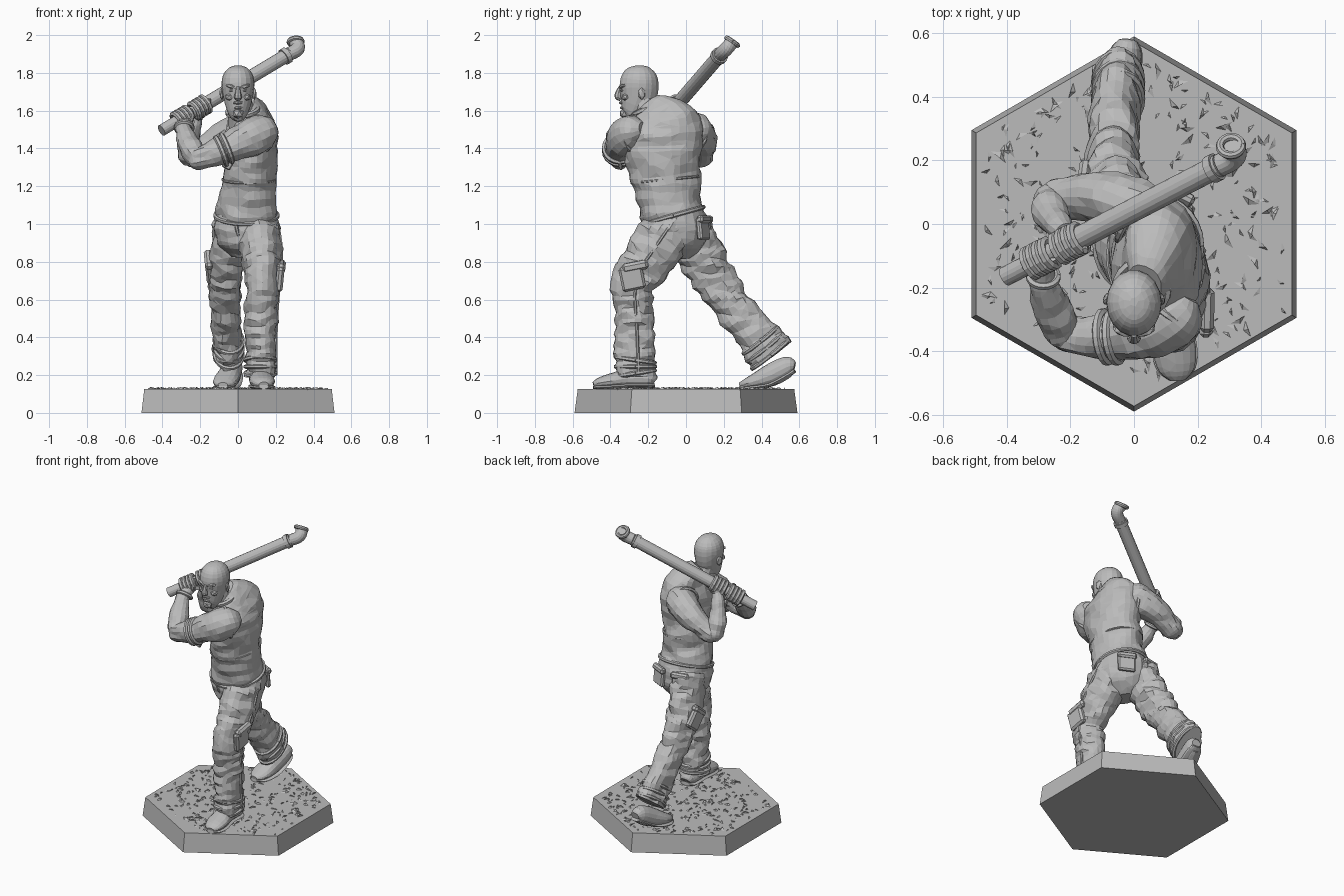
import bpy, bmesh, math, random
from mathutils import Vector, Matrix, noise

random.seed(4)
cube = bpy.data.objects.get("Cube")
if cube:
    bpy.data.objects.remove(cube, do_unlink=True)

GREY = (0.5, 0.5, 0.5, 1)
mat = bpy.data.materials.new("plain grey")
mat.use_nodes = True
mat.diffuse_color = GREY
mat.node_tree.nodes["Principled BSDF"].inputs["Base Color"].default_value = GREY
X, Y, Z = Vector((1, 0, 0)), Vector((0, 1, 0)), Vector((0, 0, 1))


def finish(name, bm, thin=1.0):
    """Turn a bmesh into a flat-shaded object, optionally decimated into irregular facets."""
    bmesh.ops.recalc_face_normals(bm, faces=bm.faces)
    me = bpy.data.meshes.new(name)
    bm.to_mesh(me)
    bm.free()
    me.materials.append(mat)
    ob = bpy.data.objects.new(name, me)
    bpy.context.collection.objects.link(ob)
    if thin < 1:
        ob.modifiers.new("facets", "DECIMATE").ratio = thin
    return ob


def spline(pts, steps):
    """Catmull-Rom samples through rows of any width."""
    out = []
    for i in range(len(pts) - 1):
        a, b, c, d = (pts[min(max(i + k, 0), len(pts) - 1)] for k in (-1, 0, 1, 2))
        for s in range(steps):
            t = s / steps
            out.append([q + 0.5 * t * (r - p + t * (2 * p - 5 * q + 4 * r - e + t * (3 * (q - r) + e - p)))
                        for p, q, r, e in zip(a, b, c, d)])
    return out + [list(pts[-1])]


def loft(name, pts, ref=X, sides=20, steps=5, fold=0.0, thin=1.0, freq=(10, 10, 24)):
    """Skin elliptical sections (x, y, z, radius along ref, other radius) along a path."""
    rows = spline([p if len(p) == 5 else (*p, p[3]) for p in pts], steps)
    bm, rings = bmesh.new(), []
    for i, (x, y, z, a, b) in enumerate(rows):
        lo, hi = rows[max(i - 1, 0)], rows[min(i + 1, len(rows) - 1)]
        t = (Vector(hi[:3]) - Vector(lo[:3])).normalized()
        u = (ref - t * ref.dot(t)).normalized()
        v = t.cross(u)
        ring = []
        for k in range(sides):
            w = math.tau * k / sides
            d = u * math.cos(w) * max(a, .002) + v * math.sin(w) * max(b, .002)
            p = Vector((x, y, z)) + d
            if fold:
                n = noise.noise(Vector(c * f for c, f in zip(p, freq)))
                p += d.normalized() * fold * n
            ring.append(bm.verts.new(p))
        rings.append(ring)
    for r, s in zip(rings, rings[1:]):
        for k in range(sides):
            j = (k + 1) % sides
            bm.faces.new((r[k], r[j], s[j], s[k]))
    bm.faces.new(rings[0])
    bm.faces.new(rings[-1])
    return finish(name, bm, thin)


def ball(name, loc, size, rot=(0, 0, 0), detail=2):
    bm = bmesh.new()
    bmesh.ops.create_icosphere(bm, subdivisions=detail, radius=1)
    ob = finish(name, bm)
    ob.location, ob.scale, ob.rotation_euler = loc, size, rot
    return ob


def block(name, loc, size, rot=(0, 0, 0)):
    bm = bmesh.new()
    bmesh.ops.create_cube(bm, size=1)
    bmesh.ops.scale(bm, vec=size, verts=bm.verts)
    bmesh.ops.bevel(bm, geom=bm.edges[:], offset=min(size) * .3, segments=1, affect="EDGES")
    ob = finish(name, bm)
    ob.location, ob.rotation_euler = loc, rot
    return ob


def hoop(name, centre, axis, ra, rb, r, ref=X, span=1.0, start=0.0, sides=6, n=20):
    """Round cord bent around an axis, full circle or part of one."""
    t = Vector(axis).normalized()
    u = (ref - t * ref.dot(t)).normalized()
    v = t.cross(u)
    pts = []
    for i in range(n + 1):
        w = math.tau * (start + span * i / n)
        pts.append((*(Vector(centre) + u * ra * math.cos(w) + v * rb * math.sin(w)), r))
    return loft(name, pts, ref=t, sides=sides, steps=1)


# Hexagonal base with scattered rubble
loft("base", [(0, 0, 0, .59), (0, 0, .126, .573)], ref=Y, sides=6, steps=1)
bm = bmesh.new()
count = 0
while count < 330:
    x, y = random.uniform(-.47, .47), random.uniform(-.54, .54)
    if abs(x) * .5 + abs(y) * .866 > .47:
        continue
    count += 1
    w, size = random.uniform(0, math.tau), random.uniform(.015, .04)
    a, b = Vector((math.cos(w), math.sin(w), 0)), Vector((-math.sin(w), math.cos(w), 0))
    c = Vector((x, y, .122))
    tri = [bm.verts.new(c + a * size), bm.verts.new(c - a * size), bm.verts.new(c + b * size * .6)]
    top = bm.verts.new(c + a * size * random.uniform(-.6, .6) + Z * random.uniform(.008, .016))
    for i in range(3):
        bm.faces.new((tri[i], tri[(i + 1) % 3], top))
finish("rubble", bm)

# Trousers
loft("trouser_seat", [(.03, -.05, .82, .06, .07), (.035, -.05, .88, .14, .14), (.04, -.05, .97, .17, .165),
                      (.045, -.06, 1.06, .16, .155)], fold=.012, thin=.6)
loft("left_trouser_leg", [(.09, -.05, 1.03, .11, .13), (.115, -.13, .91, .115, .14), (.128, -.225, .78, .1, .128),
                          (.128, -.285, .66, .09, .113), (.122, -.275, .5, .084, .102),
                          (.12, -.27, .34, .079, .108), (.12, -.265, .19, .084, .108)],
     fold=.022, thin=.6, steps=8)
loft("right_trouser_leg", [(-.03, .0, 1.01, .1, .12), (-.05, .06, .87, .1, .125), (-.065, .14, .72, .09, .115),
                           (-.065, .24, .58, .082, .105), (-.06, .35, .44, .077, .108),
                           (-.05, .455, .3, .077, .13)], fold=.022, thin=.6, steps=8)
for i in range(3):
    hoop("left_hem_fold", (.12, -.268, .21 + .035 * i), (0, .15 * (i - 1), 1), .08, .104, .012)
    hoop("right_hem_fold", (-.05, .445 - .027 * i, .312 + .036 * i), (.1, -.62, .78), .075, .122 - .006 * i, .012)

# Pockets, flaps and side seams
block("left_cargo_pocket", (.222, -.285, .715), (.04, .125, .13), (.2, .1, 0))
block("left_cargo_flap", (.229, -.27, .775), (.045, .14, .05), (.2, .1, 0))
block("right_cargo_pocket", (-.152, .12, .765), (.04, .125, .13), (.65, -.1, 0))
block("right_cargo_flap", (-.155, .085, .81), (.045, .14, .045), (.65, -.1, 0))
for x, y, turn in ((.135, .09, -.45), (-.035, .11, .2)):
    block("back_pocket", (x, y, .975), (.11, .03, .12), (.1, 0, turn))
    block("back_pocket_flap", (x, y + .006, 1.025), (.12, .035, .04), (.1, 0, turn))
loft("left_side_seam", [(.212, -.08, 1.0, .008), (.23, -.16, .88, .008), (.23, -.24, .76, .008),
                        (.216, -.27, .64, .008), (.204, -.26, .45, .008), (.202, -.25, .22, .008)],
     ref=Y, sides=6)
loft("fly_seam", [(-.02, -.215, 1.03, .01), (.0, -.2, .95, .01), (.02, -.14, .86, .01)], sides=6)


# Boots
def boot(side, pts, drop):
    loft(side + "_boot", pts, sides=16, steps=3, thin=.7)
    loft(side + "_boot_sole", [(x, y, z - b * drop, a * 1.06, .013) for x, y, z, a, b in pts], sides=12, steps=3)


boot("left", [(.12, -.165, .165, .035, .025), (.12, -.2, .182, .06, .05), (.12, -.31, .182, .06, .05),
              (.128, -.4, .168, .068, .04), (.134, -.46, .158, .055, .028), (.136, -.49, .15, .025, .014)], .75)
boot("right", [(-.02, .575, .245, .03, .025), (-.025, .54, .245, .05, .055), (-.045, .45, .2, .06, .06),
               (-.065, .37, .17, .066, .042), (-.075, .32, .155, .055, .028), (-.08, .285, .148, .025, .014)], .8)

# Shirt body, twisted toward the right
loft("shirt", [(.045, -.065, 1.04, .168, .168), (.05, -.09, 1.12, .152, .168), (.057, -.105, 1.22, .14, .18),
               (.068, -.12, 1.34, .138, .2), (.07, -.125, 1.46, .138, .212), (.065, -.135, 1.54, .12, .2),
               (.045, -.165, 1.6, .085, .13), (.03, -.19, 1.635, .055, .075)],
     sides=28, fold=.02, thin=.5, freq=(9, 9, 16))
hoop("shirt_hem", (.045, -.067, 1.045), (0, -.28, 1), .165, .166, .012, n=28)
hoop("shirt_waist_seam", (.057, -.106, 1.235), (0, -.1, 1), .139, .183, .007, n=28)
hoop("collar", (.025, -.2, 1.6), (-.15, -.35, 1), .08, .085, .015)
hoop("left_armhole", (.105, -.275, 1.475), (-.55, -.75, -.1), .1, .095, .012)
hoop("right_armhole", (.0, .03, 1.485), (-.8, .5, -.1), .095, .098, .012)

# Neck and head
loft("neck", [(.03, -.17, 1.54, .085), (.015, -.21, 1.61, .068), (0, -.235, 1.68, .066)], sides=14, thin=.7)
loft("head", [(0, -.312, 1.562, .022, .02), (0, -.295, 1.578, .046, .052), (0, -.272, 1.62, .065, .08),
              (0, -.252, 1.68, .079, .1), (0, -.248, 1.745, .087, .104), (0, -.247, 1.795, .076, .09),
              (0, -.246, 1.828, .046, .056), (0, -.246, 1.84, .012, .014)], sides=18, steps=3, thin=.65)
loft("nose", [(0, -.347, 1.725, .01, .01), (0, -.358, 1.695, .015, .016), (0, -.36, 1.672, .022, .018),
              (0, -.345, 1.66, .014, .01)], sides=8, steps=2)
ball("chin_beard", (0, -.327, 1.585), (.032, .026, .028), detail=1)
ball("upper_lip", (0, -.343, 1.642), (.032, .014, .01), detail=1)
ball("lower_lip", (0, -.338, 1.615), (.026, .014, .009), detail=1)
for s in (-1, 1):
    ball("ear", (s * .086, -.235, 1.69), (.012, .022, .034), (0, 0, s * .3), 1)
    ball("brow", (s * .036, -.338, 1.728), (.036, .016, .012), (0, s * -.25, s * .35), 1)
    ball("cheek", (s * .045, -.322, 1.672), (.026, .02, .02), (0, 0, s * .5), 1)
    ball("eye", (s * .034, -.338, 1.707), (.015, .009, .007), detail=1)

# Arms
loft("left_upper_arm", [(.17, -.23, 1.5, .04), (.135, -.28, 1.49, .09), (.06, -.325, 1.455, .098),
                        (-.05, -.355, 1.405, .076), (-.15, -.355, 1.365, .064), (-.23, -.345, 1.345, .05),
                        (-.255, -.335, 1.345, .015)], ref=Y, sides=16, fold=.014, thin=.6)
loft("left_forearm", [(-.2, -.365, 1.335, .03), (-.225, -.335, 1.36, .058), (-.26, -.26, 1.425, .058),
                      (-.285, -.185, 1.495, .044), (-.285, -.125, 1.54, .034)],
     ref=X, sides=14, fold=.01, thin=.7)
loft("right_upper_arm", [(.07, .0, 1.5, .05), (.02, .035, 1.5, .095), (-.07, .075, 1.455, .088),
                         (-.17, .085, 1.4, .07), (-.25, .075, 1.355, .058), (-.29, .065, 1.34, .02)],
     ref=Y, sides=16, fold=.014, thin=.6)
loft("right_forearm", [(-.265, .08, 1.315, .025), (-.265, .07, 1.355, .056), (-.262, .04, 1.43, .058),
                       (-.24, .0, 1.51, .045), (-.215, -.03, 1.58, .035)],
     ref=X, sides=14, fold=.01, thin=.7)
for i in range(2):
    hoop("left_sleeve_roll", (-.06 - .03 * i, -.355, 1.4 - .014 * i), (-1, -.1, -.4), .078, .076, .014, ref=Y)
block("loose_sleeve_strip", (-.05, -.35, 1.325), (.05, .02, .07), (.2, .5, .1))
hoop("left_wristband", (-.285, -.165, 1.51), (0, .6, .6), .044, .044, .012)

# Pipe with a thicker sleeve, collars and an elbow fitting
low, high = Vector((-.405, -.165, 1.495)), Vector((.27, .185, 1.9))
axis = (high - low).normalized()


def on_pipe(t):
    return low.lerp(high, t)


loft("pipe_handle", [(*low, .031), (*on_pipe(.35), .031)], ref=Z, sides=16, steps=1)
loft("pipe_shaft", [(*on_pipe(.33), .037), (*high, .037)], ref=Z, sides=16, steps=1)
for t in (.335, .97):
    loft("pipe_collar", [(*on_pipe(t - .012), .045), (*on_pipe(t + .018), .045)], ref=Z, sides=16, steps=1)
mouth, face = Vector((.305, .245, 1.965)), Vector((-.05, .55, .8)).normalized()
loft("pipe_elbow", [(*high, .036), (.305, .203, 1.917, .037), (.318, .223, 1.938, .037), (*mouth, .036)],
     ref=Vector((.5, -.8, .1)), sides=16, steps=4)
hoop("pipe_mouth", mouth, face, .035, .035, .013, sides=8)


# Hands gripping the pipe
def hand(side, t, wrist):
    c = on_pipe(t)
    toward = (Vector(wrist) - c).normalized()
    ball(side + "_palm", c + toward * .03, (.043, .04, .043))
    for i in range(4):
        hoop(side + "_finger", c + axis * (i - 1.5) * .024, axis, .044, .044, .0145,
             ref=toward, span=.85, start=random.uniform(.0, .05), n=10)
    loft(side + "_thumb", [(*(c + toward * .05 + axis * .03), .018), (*(c + toward * .02 + axis * .058 - Y * .035), .016),
                           (*(c - toward * .025 + axis * .055 - Y * .035), .01)], ref=X, sides=8, steps=3)


hand("left", .165, (-.285, -.14, 1.5))
hand("right", .3, (-.22, -.02, 1.55))
